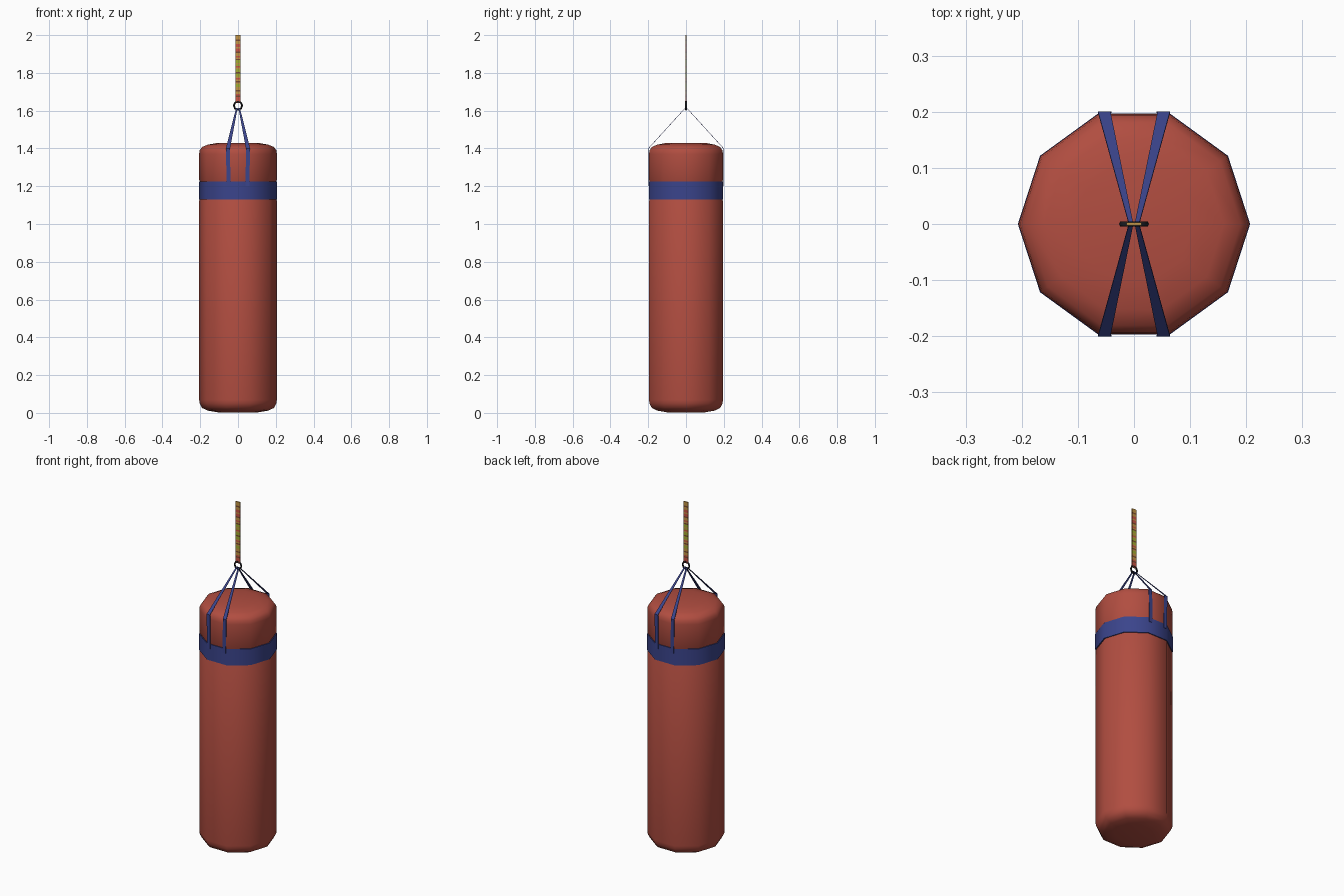
import bpy, bmesh, math
from mathutils import Vector

if "Cube" in bpy.data.objects:
    bpy.data.objects.remove(bpy.data.objects["Cube"])

def mat(name, col):
    m = bpy.data.materials.new(name)
    m.diffuse_color = (*col, 1)
    m.use_nodes = True
    m.node_tree.nodes["Principled BSDF"].inputs["Base Color"].default_value = m.diffuse_color
    return m

RED = mat("red_leather", (0.44, 0.075, 0.052))
BLUE = mat("blue_webbing", (0.043, 0.058, 0.26))
BLACK = mat("black_metal", (0.012, 0.012, 0.015))
TAN = mat("tan_cord", (0.55, 0.30, 0.06))
CORAL = mat("coral_stripe", (0.60, 0.09, 0.06))
LIME = mat("lime_stripe", (0.36, 0.42, 0.03))
BROWN = mat("brown_stripe", (0.20, 0.07, 0.03))

def finish(name, bm, mats, smooth=None):
    bmesh.ops.recalc_face_normals(bm, faces=bm.faces)
    me = bpy.data.meshes.new(name)
    bm.to_mesh(me)
    bm.free()
    for m in mats:
        me.materials.append(m)
    ob = bpy.data.objects.new(name, me)
    bpy.context.collection.objects.link(ob)
    if smooth:
        bpy.ops.object.select_all(action='DESELECT')
        ob.select_set(True)
        bpy.context.view_layer.objects.active = ob
        bpy.ops.object.shade_smooth_by_angle(angle=math.radians(smooth))
    return ob

def lathe(name, profile, material, n=10, closed=False, smooth=50):
    """Turn an (r, z) profile into an n-sided body, capped or looped."""
    bm = bmesh.new()
    rings = [[bm.verts.new((r * math.cos(i * math.tau / n), r * math.sin(i * math.tau / n), z))
              for i in range(n)] for r, z in profile]
    pairs = list(zip(rings, rings[1:]))
    if closed:
        pairs.append((rings[-1], rings[0]))
    else:
        bm.faces.new(rings[0])
        bm.faces.new(rings[-1])
    for a, b in pairs:
        for i in range(n):
            j = (i + 1) % n
            bm.faces.new((a[i], a[j], b[j], b[i]))
    return finish(name, bm, [material], smooth)

# padded bag, pinched slightly under the band
lathe("bag", [(0.105, 0.003), (0.16, 0.012), (0.19, 0.026), (0.203, 0.05), (0.206, 0.07),
              (0.206, 1.122), (0.2, 1.134), (0.2, 1.222), (0.206, 1.234), (0.206, 1.37),
              (0.203, 1.39), (0.19, 1.408), (0.16, 1.42), (0.105, 1.43)], RED)

# band round the bag
lathe("band", [(0.198, 1.131), (0.207, 1.131), (0.207, 1.226), (0.198, 1.226)], BLUE, closed=True)

# four thin straps: (centre x, half width, y, z), up the bag and in to the ring
path = [(0.050, 0.010, 0.199, 1.20), (0.053, 0.011, 0.199, 1.40), (0.006, 0.004, 0.003, 1.615)]
for sy, side in ((-1, "front"), (1, "back")):
    for sx, hand in ((-1, "left"), (1, "right")):
        bm = bmesh.new()
        rings = []
        for x, w, y, z in path:
            rings.append([bm.verts.new((sx * x + dx, sy * (y + dy), z))
                          for dx, dy in ((-w, -.0015), (w, -.0015), (w, .0015), (-w, .0015))])
        for a, b in zip(rings, rings[1:]):
            for i in range(4):
                j = (i + 1) % 4
                bm.faces.new((a[i], a[j], b[j], b[i]))
        bm.faces.new(rings[0])
        bm.faces.new(rings[-1])
        finish(f"{side}_{hand}_strap", bm, [BLUE])

# ring joining straps and cord
bpy.ops.mesh.primitive_torus_add(major_segments=8, minor_segments=6, major_radius=0.022,
                                 minor_radius=0.005, location=(0, 0, 1.627),
                                 rotation=(math.pi / 2, 0, 0))
ring = bpy.context.object
ring.name = "ring"
ring.data.materials.append(BLACK)
bpy.ops.object.shade_smooth_by_angle(angle=math.radians(60))

# woven hanging cord, striped by height (T tan, C coral, L lime, B brown)
stripes = "CCCCBCTTBTTLLTBTCTLLBLLTCLTLLBTCTTBCCTCCTTBTTT"
bm = bmesh.new()
z0, z1 = 1.64, 2.0
rings = []
for k in range(len(stripes) + 1):
    z = z0 + (z1 - z0) * k / len(stripes)
    rings.append([bm.verts.new((x, y, z)) for x, y in
                  ((-.0135, -.003), (.0135, -.003), (.0135, .003), (-.0135, .003))])
for k, (a, b) in enumerate(zip(rings, rings[1:])):
    for i in range(4):
        j = (i + 1) % 4
        f = bm.faces.new((a[i], a[j], b[j], b[i]))
        f.material_index = "TCLB".index(stripes[k])
bm.faces.new(rings[0])
bm.faces.new(rings[-1])
finish("hanging_cord", bm, [TAN, CORAL, LIME, BROWN])
